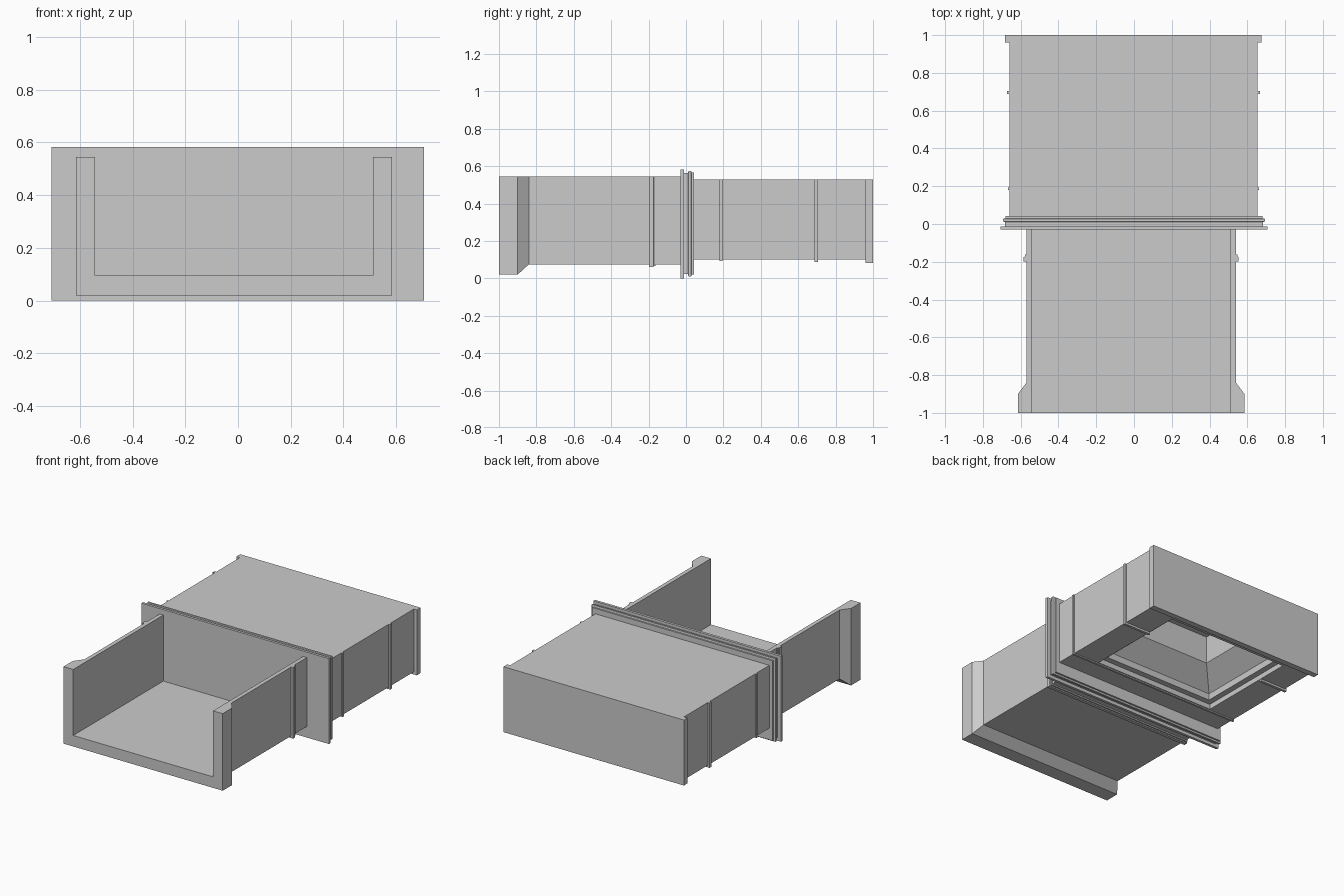
import bpy, bmesh

if "Cube" in bpy.data.objects:
    bpy.data.objects.remove(bpy.data.objects["Cube"])


def loft(name, rings):
    """Join equal-length point rings into a closed solid with capped ends."""
    bm = bmesh.new()
    rows = [[bm.verts.new(p) for p in ring] for ring in rings]
    n = len(rows[0])
    for a, b in zip(rows, rows[1:]):
        for i in range(n):
            j = (i + 1) % n
            bm.faces.new((a[i], a[j], b[j], b[i]))
    bm.faces.new(rows[0])
    bm.faces.new(rows[-1])
    bmesh.ops.recalc_face_normals(bm, faces=bm.faces[:])
    mesh = bpy.data.meshes.new(name)
    bm.to_mesh(mesh)
    bm.free()
    obj = bpy.data.objects.new(name, mesh)
    bpy.context.collection.objects.link(obj)
    return obj


def flat_rect(x0, x1, y0, y1, z):
    return [(x0, y0, z), (x1, y0, z), (x1, y1, z), (x0, y1, z)]


def wall_rect(y, x0, x1, z0, z1):
    return [(x0, y, z0), (x1, y, z0), (x1, y, z1), (x0, y, z1)]


def block(name, x0, x1, y0, y1, z0, z1):
    return loft(name, [wall_rect(y, x0, x1, z0, z1) for y in (y0, y1)])


def channel(y, x0, x1, z0):
    """Open-topped U section with a fixed inside."""
    top, floor, left, right = 0.545, 0.095, -0.542, 0.512
    pts = [(x0, z0), (x1, z0), (x1, top), (right, top),
           (right, floor), (left, floor), (left, top), (x0, top)]
    return [(x, y, z) for x, z in pts]


# Front trough with flared mouth
loft("front_trough", [
    channel(-1.0, -0.615, 0.585, 0.02),
    channel(-0.90, -0.615, 0.585, 0.02),
    channel(-0.84, -0.570, 0.540, 0.075),
    channel(-0.02, -0.570, 0.540, 0.075)])

# Stepped band around the trough
loft("trough_band", [
    channel(-0.198, -0.584, 0.554, 0.060),
    channel(-0.175, -0.584, 0.554, 0.060),
    channel(-0.172, -0.577, 0.547, 0.066),
    channel(-0.162, -0.577, 0.547, 0.066)])

# Middle flange and moulding
block("flange_plate", -0.708, 0.706, -0.030, -0.012, 0.0, 0.582)
profile = [(-0.012, 0.682, 0.022), (0.010, 0.682, 0.022),
           (0.014, 0.693, 0.010), (0.027, 0.693, 0.010),
           (0.030, 0.680, 0.020), (0.042, 0.680, 0.020)]
loft("flange_moulding",
     [wall_rect(y, -x, x, z, 0.585 - z) for y, x, z in profile])

# Rear box with a stepped funnel recess underneath
recess = [(0.0, 0.10), (0.0, 0.135), (0.04, 0.135), (0.04, 0.18),
          (0.17, 0.30), (0.17, 0.49)]
rings = [flat_rect(-0.658, 0.654, 0.03, 0.99, z) for z in (0.528, 0.10)]
rings += [flat_rect(-0.46 + d, 0.46 - d, 0.20 + d, 0.92 - d, z)
          for d, z in recess]
loft("rear_box", rings)

# Rear box ribs
block("inner_rib", -0.667, 0.663, 0.180, 0.194, 0.092, 0.528)
block("end_band", -0.684, 0.676, 0.960, 1.0, 0.082, 0.528)

# Middle rib wraps each side and stops at the recess
for side, name in ((1, "right"), (-1, "left")):
    pts = [(0.46, 0.086), (0.669, 0.086), (0.669, 0.528),
           (0.65, 0.528), (0.65, 0.105), (0.46, 0.105)]
    loft("middle_rib_" + name,
         [[(side * x - 0.003, y, z) for x, z in pts] for y in (0.687, 0.705)])
